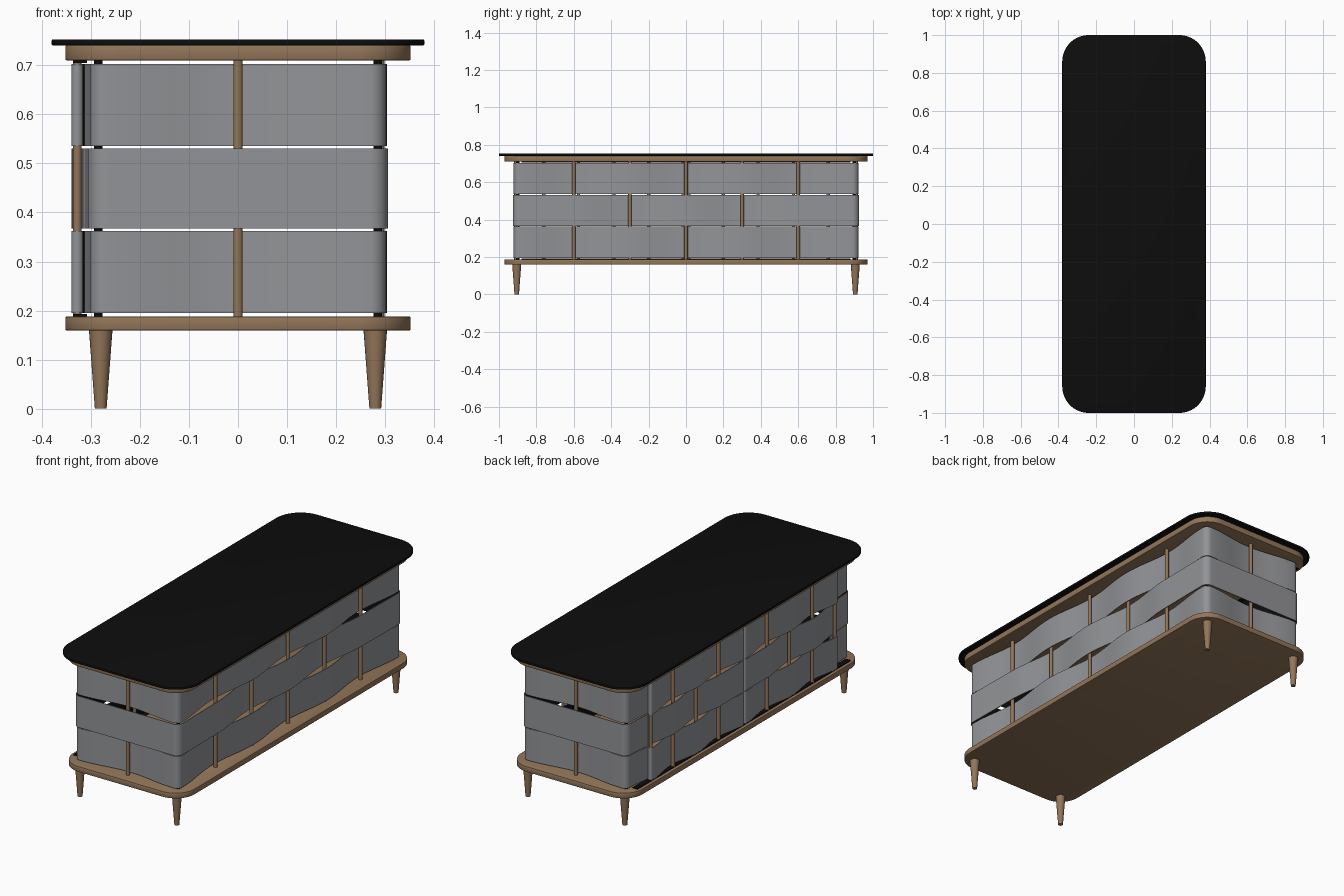
import bpy, bmesh, math

if "Cube" in bpy.data.objects:
    bpy.data.objects.remove(bpy.data.objects["Cube"])

def material(name, col):
    m = bpy.data.materials.new(name)
    m.diffuse_color = (*col, 1)
    m.use_nodes = True
    m.node_tree.nodes["Principled BSDF"].inputs["Base Color"].default_value = m.diffuse_color
    return m

WOOD = material("warm wood", (0.29, 0.18, 0.1))
GREY = material("grey woven band", (0.29, 0.295, 0.31))
BLACK = material("black", (0.004, 0.004, 0.004))

def finish(bm, name, mats):
    bmesh.ops.recalc_face_normals(bm, faces=bm.faces)
    me = bpy.data.meshes.new(name)
    bm.to_mesh(me)
    bm.free()
    for m in mats:
        me.materials.append(m)
    me.shade_smooth()
    me.set_sharp_from_angle(angle=math.radians(35))
    ob = bpy.data.objects.new(name, me)
    bpy.context.collection.objects.link(ob)
    return ob

def plate(name, hx, hy, r, z0, z1, mat, bevel):
    bm = bmesh.new()
    ring = []
    for k, (sx, sy) in enumerate([(1, 1), (-1, 1), (-1, -1), (1, -1)]):
        for i in range(17):
            a = math.pi / 2 * (k + i / 16)
            ring.append(bm.verts.new((sx * (hx - r) + r * math.cos(a), sy * (hy - r) + r * math.sin(a), z0)))
    face = bm.faces.new(ring)
    top = bmesh.ops.extrude_face_region(bm, geom=[face])
    for v in top["geom"]:
        if isinstance(v, bmesh.types.BMVert):
            v.co.z = z1
    rim = [e for e in bm.edges if abs(e.verts[0].co.z - e.verts[1].co.z) < 1e-6]
    bmesh.ops.bevel(bm, geom=rim, offset=bevel, segments=2, affect='EDGES', profile=0.5)
    finish(bm, name, [mat])

def rod(name, x, y, z0, z1, r0, r1, mat):
    bm = bmesh.new()
    res = bmesh.ops.create_cone(bm, cap_ends=True, segments=24, radius1=r0, radius2=r1, depth=z1 - z0)
    bmesh.ops.translate(bm, verts=res["verts"], vec=(x, y, (z0 + z1) / 2))
    finish(bm, name, [mat])

def box(name, x0, x1, y0, y1, z0, z1, mat):
    bm = bmesh.new()
    bmesh.ops.create_cube(bm, size=1)
    for v in bm.verts:
        v.co = ((x0 + x1) / 2 + v.co.x * (x1 - x0), (y0 + y1) / 2 + v.co.y * (y1 - y0),
                (z0 + z1) / 2 + v.co.z * (z1 - z0))
    finish(bm, name, [mat])

def weave(keys, steps=12):
    """Cosine wave through (position, offset) keys."""
    out = []
    for (t0, o0), (t1, o1) in zip(keys, keys[1:]):
        for i in range(steps):
            f = i / steps
            out.append((t0 + (t1 - t0) * f, o0 + (o1 - o0) * (0.5 - 0.5 * math.cos(math.pi * f))))
    return out + [keys[-1]]

def band(name, path, z0, z1, t=0.004):
    # grey outside, black inside
    bm = bmesh.new()
    rows = []
    for i, (x, y) in enumerate(path):
        a, b = path[max(i - 1, 0)], path[min(i + 1, len(path) - 1)]
        dx, dy = b[0] - a[0], b[1] - a[1]
        d = math.hypot(dx, dy)
        nx, ny = dy / d * t, -dx / d * t
        rows.append([bm.verts.new(c) for c in ((x, y, z0), (x, y, z1), (x - nx, y - ny, z1), (x - nx, y - ny, z0))])
    for a, b in zip(rows, rows[1:]):
        for k in range(4):
            f = bm.faces.new((a[k], b[k], b[(k + 1) % 4], a[(k + 1) % 4]))
            f.material_index = 1 if k == 2 else 0
    bm.faces.new(rows[0])
    bm.faces.new(rows[-1])
    finish(bm, name, [GREY, BLACK])

# top, carcass plates and legs
plate("black_top", 0.38, 1.0, 0.14, 0.741, 0.753, BLACK, 0.002)
plate("upper_wood_plate", 0.352, 0.97, 0.11, 0.71, 0.741, WOOD, 0.003)
plate("lower_wood_plate", 0.352, 0.97, 0.11, 0.159, 0.188, WOOD, 0.003)
for sx in (-1, 1):
    for sy in (-1, 1):
        rod("leg", sx * 0.28, sy * 0.905, 0, 0.16, 0.012, 0.024, WOOD)
        rod("corner_post", sx * 0.285, sy * 0.9, 0.187, 0.711, 0.0085, 0.0085, BLACK)

# wooden dowels the bands weave around
for y in (-0.6, -0.3, 0, 0.3, 0.6):
    rod("side_dowel", 0.289, y, 0.187, 0.711, 0.0095, 0.0095, WOOD)
for sy in (-1, 1):
    rod("end_dowel", 0, sy * 0.909, 0.187, 0.711, 0.0095, 0.0095, WOOD)
    for y in (0.016, 0.2, 0.385, 0.575, 0.76):
        rod("door_dowel", -0.328, sy * y, 0.187, 0.711, 0.009, 0.009, WOOD)

# sliding door tracks
box("lower_track", -0.336, -0.308, -0.88, 0.88, 0.187, 0.193, BLACK)
box("upper_track", -0.336, -0.308, -0.88, 0.88, 0.705, 0.711, BLACK)

# woven bands: the middle row runs opposite to the other two
A = 0.0145
for row, (z0, z1) in enumerate([(0.195, 0.362), (0.367, 0.531), (0.536, 0.703)]):
    mid = row == 1
    s = -1 if mid else 1
    R = 0.036 if mid else 0.032
    cx, cy = 0.27, 0.89
    ox, oy = cx + R, cy + R

    def corner(sx, sy, start):
        return [(sx * cx + R * math.cos(start + math.pi / 2 * i / 12),
                 sy * cy + R * math.sin(start + math.pi / 2 * i / 12)) for i in range(13)]

    end = [(x, -o) for x, o in weave([(-cx, oy), (0, 0.909 - s * A if not mid else oy), (cx, oy)])][1:-1]
    side_keys = [(-cy, ox)] + [(y, 0.289 + s * A * (-1 if k % 2 == 0 else 1))
                               for k, y in enumerate((-0.6, -0.3, 0, 0.3, 0.6))] + [(cy, ox)]
    side = [(o, y) for y, o in weave(side_keys)][1:-1]
    stub = [(-o, y) for y, o in weave([(-0.74, 0.314), (-cy, ox)], 6)][:-1]
    path = (stub + corner(-1, -1, math.pi) + end + corner(1, -1, 1.5 * math.pi) + side
            + corner(1, 1, 0) + [(x, -y) for x, y in reversed(end)] + corner(-1, 1, math.pi / 2)
            + [(x, -y) for x, y in reversed(stub)])
    band("body_band", path, z0, z1)

    # door bands on the -x side, wrapped round the dowels at the seam
    hi, lo = 0.340, 0.3165
    keys = [(y, hi if (k % 2 == 0) != mid else lo) for k, y in enumerate((0.76, 0.575, 0.385, 0.2))]
    keys += [(0.016, hi)]
    door = [(-o, y) for y, o in weave(keys)]
    if not mid:
        door = [(-0.328 + 0.012 * math.cos(a), 0.76 + 0.012 * math.sin(a))
                for a in (math.pi * i / 10 for i in range(10))] + door
    door += [(-0.328 - 0.012 * math.cos(a), 0.016 - 0.012 * math.sin(a))
             for a in (math.pi * i / 10 for i in range(1, 11))]
    band("left_door_band", door, z0, z1)
    band("right_door_band", [(x, -y) for x, y in reversed(door)], z0, z1)
